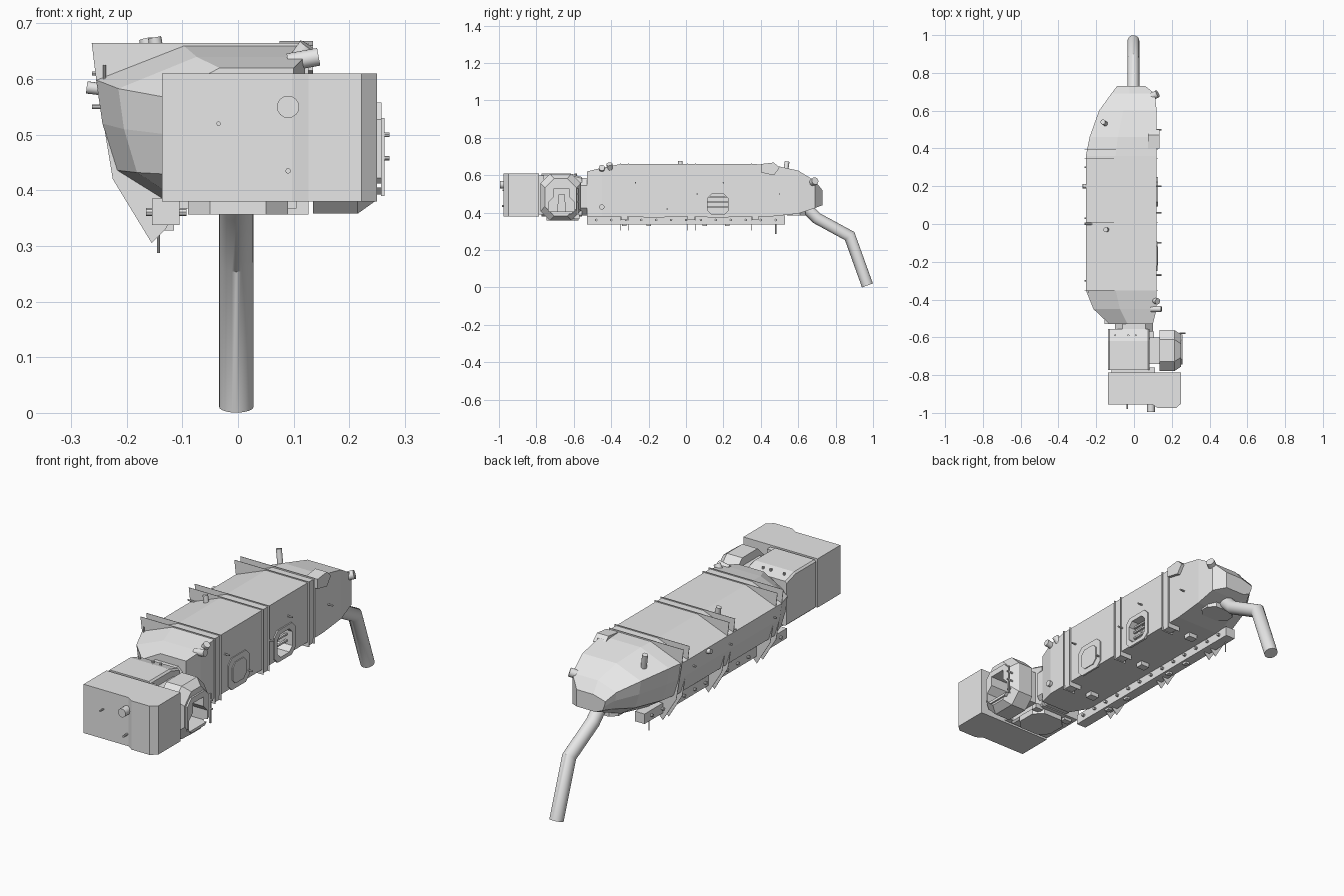
import bpy
import bmesh
import math
from mathutils import Vector

cube = bpy.data.objects.get("Cube")
if cube:
    bpy.data.objects.remove(cube, do_unlink=True)

grey = bpy.data.materials.new("light grey")
grey.use_nodes = True
grey.diffuse_color = (0.8, 0.8, 0.8, 1)
grey.node_tree.nodes["Principled BSDF"].inputs["Base Color"].default_value = (0.8, 0.8, 0.8, 1)


def finish(name, bm):
    bmesh.ops.recalc_face_normals(bm, faces=bm.faces[:])
    mesh = bpy.data.meshes.new(name)
    bm.to_mesh(mesh)
    bm.free()
    mesh.materials.append(grey)
    obj = bpy.data.objects.new(name, mesh)
    bpy.context.collection.objects.link(obj)
    return obj


def loft(name, rings):
    """Skin closed rings of equal length and cap both ends."""
    bm = bmesh.new()
    rows = [[bm.verts.new(p) for p in ring] for ring in rings]
    for low, high in zip(rows, rows[1:]):
        for i in range(len(low)):
            j = (i + 1) % len(low)
            bm.faces.new((low[i], low[j], high[j], high[i]))
    bm.faces.new(rows[0][::-1])
    bm.faces.new(rows[-1])
    return finish(name, bm)


def place(axis, d, p):
    u, v = p
    return {"x": (d, u, v), "y": (u, d, v), "z": (u, v, d)}[axis]


def prism(name, axis, pts, start, end):
    return loft(name, [[place(axis, d, p) for p in pts] for d in (start, end)])


def box(name, x, y, z):
    return prism(name, "z", [(x[0], y[0]), (x[1], y[0]), (x[1], y[1]), (x[0], y[1])], *z)


def clipped(u, v, w, h, c):
    """Rectangle outline with clipped corners."""
    w, h = w / 2, h / 2
    return [(u - w + c, v - h), (u + w - c, v - h), (u + w, v - h + c), (u + w, v + h - c),
            (u + w - c, v + h), (u - w + c, v + h), (u - w, v + h - c), (u - w, v - h + c)]


def tube(name, path, radius, sides=16):
    """Round tube along a path, with mitred bends."""
    pts = [Vector(p) for p in path]
    rings = []
    for i, p in enumerate(pts):
        before = (p - pts[i - 1]).normalized() if i else (pts[1] - p).normalized()
        after = (pts[i + 1] - p).normalized() if i + 1 < len(pts) else before
        along = (before + after).normalized()
        side = Vector((1, 0, 0)) if abs(along.x) < 0.9 else Vector((0, 1, 0))
        side = (side - along * side.dot(along)).normalized()
        up = along.cross(side) / along.dot(before)
        turns = [math.tau * k / sides for k in range(sides)]
        rings.append([p + (side * math.cos(a) + up * math.sin(a)) * radius for a in turns])
    obj = loft(name, rings)
    bpy.ops.object.select_all(action="DESELECT")
    obj.select_set(True)
    bpy.context.view_layer.objects.active = obj
    bpy.ops.object.shade_smooth_by_angle(angle=math.radians(40))
    return obj


def cut(cutter, *targets):
    for target in targets:
        mod = target.modifiers.new("opening", "BOOLEAN")
        mod.operation = "DIFFERENCE"
        mod.object = cutter
        bpy.context.view_layer.objects.active = target
        bpy.ops.object.modifier_apply(modifier=mod.name)
    bpy.data.objects.remove(cutter, do_unlink=True)


# Main hull: flat wall on one side, faceted on the other, tapered ends
section = [(0, 0), (0, 1), (0.58, 1), (1, 0.78), (0.97, 0.5), (0.9, 0.2), (0.66, 0)]
stations = [(-0.53, 0.10, -0.13, 0.38, 0.62), (-0.45, 0.12, -0.215, 0.38, 0.64),
            (-0.35, 0.12, -0.255, 0.38, 0.66), (0.36, 0.12, -0.255, 0.38, 0.66),
            (0.46, 0.12, -0.235, 0.38, 0.655), (0.6, 0.12, -0.185, 0.395, 0.625),
            (0.69, 0.11, -0.12, 0.425, 0.57), (0.73, 0.06, -0.09, 0.44, 0.52)]
hull = loft("hull", [[(r + (l - r) * u, y, b + (t - b) * v) for u, v in section]
                     for y, r, l, b, t in stations])

# Thin rib plates in pairs, with fins above and spikes below
rib = [(-0.263, 0.665), (0.127, 0.665), (0.127, 0.357), (0.06, 0.357), (0.06, 0.38),
       (-0.105, 0.38), (-0.13, 0.33), (-0.155, 0.305), (-0.225, 0.42), (-0.255, 0.6)]
for y in (-0.33, 0.03, 0.37):
    for side in (-0.022, 0.022):
        prism("rib", "y", rib, y + side, y + side + 0.002)
    for x in (-0.05, 0.075):
        box("rib_foot", (x, x + 0.045), (y - 0.018, y + 0.018), (0.36, 0.385))
for y in (-0.33, -0.2, 0.1, 0.22):
    box("keel_tab", (-0.135, -0.115), (y - 0.012, y + 0.012), (0.328, 0.345))

# Keel strip with a row of studs
box("keel_strip", (-0.155, -0.105), (-0.53, 0.53), (0.338, 0.385))
for i in range(13):
    y = -0.48 + i * 0.08
    tube("keel_stud", [(-0.165, y, 0.361), (-0.093, y, 0.361)], 0.007, 8)

# Side hatches: one closed, one open with bars inside
closed = prism("closed_hatch", "x", clipped(-0.17, 0.447, 0.155, 0.15, 0.025), 0.115, 0.124)
prism("hatch_panel", "x", clipped(-0.17, 0.447, 0.1, 0.1, 0.02), 0.12, 0.128)
frame = prism("open_hatch_frame", "x", clipped(0.17, 0.447, 0.155, 0.15, 0.025), 0.115, 0.126)
cut(prism("hatch_cutter", "x", clipped(0.17, 0.445, 0.11, 0.11, 0.022), 0.05, 0.2), hull, frame)
for z in (0.425, 0.455, 0.48):
    box("hatch_bar", (0.09, 0.1), (0.115, 0.225), (z, z + 0.008))

# Front block, with a stepped and bevelled corner
plan = [(-0.137, -0.955), (0.097, -0.955), (0.127, -0.975), (0.222, -0.975),
        (0.25, -0.95), (0.25, -0.785), (-0.137, -0.785)]
prism("front_block", "z", plan, 0.38, 0.61)
tube("front_stub", [(0.09, -0.94, 0.55), (0.09, -0.995, 0.55)], 0.02)
tube("front_peg", [(0.09, -0.95, 0.435), (0.09, -0.985, 0.435)], 0.005, 8)
tube("front_pin", [(-0.035, -0.95, 0.52), (-0.035, -0.98, 0.52)], 0.004, 8)
box("block_joint", (-0.12, 0.11), (-0.79, -0.76), (0.39, 0.6))

# Middle block and the neck into the hull
prism("middle_block", "y", clipped(-0.027, 0.495, 0.22, 0.23, 0.008), -0.772, -0.62)
loft("middle_block_slope", [[(x, y, z) for x, z in clipped(-0.027, 0.38 + h / 2, 0.22, h, 0.008)]
                            for y, h in ((-0.62, 0.23), (-0.555, 0.21))])
prism("neck", "y", clipped(0, 0.485, 0.2, 0.2, 0.04), -0.57, -0.51)
prism("belly_plate", "z", clipped(0, -0.66, 0.18, 0.17, 0.04), 0.357, 0.385)
for x in (-0.085, 0.085):
    box("belly_lug", (x - 0.02, x + 0.02), (-0.6, -0.57), (0.367, 0.39))
for x in (-0.1, -0.03, 0.01):
    tube("roof_bolt", [(x, -0.59, 0.58), (x, -0.59, 0.61)], 0.006, 8)

# Side pod with a tapered outer face and a deep opening
pod_rings = [(0.135, 0.215, 0.25), (0.215, 0.215, 0.25), (0.25, 0.17, 0.2)]
pod = loft("side_pod", [[(x, y, z) for y, z in clipped(-0.67, 0.483, w, h, 0.05)]
                        for x, w, h in pod_rings])
rim = prism("pod_rim", "x", clipped(-0.665, 0.475, 0.16, 0.165, 0.03), 0.24, 0.258)
opening = [(-0.735, 0.405), (-0.595, 0.405), (-0.595, 0.455), (-0.625, 0.485), (-0.625, 0.53),
           (-0.705, 0.53), (-0.705, 0.485), (-0.735, 0.455)]
cut(prism("pod_cutter", "x", opening, 0.16, 0.3), pod, rim)
box("pod_mount", (0.07, 0.14), (-0.74, -0.6), (0.41, 0.57))
prism("pod_brace", "x", [(-0.69, 0.405), (-0.64, 0.405), (-0.65, 0.5), (-0.68, 0.5)], 0.16, 0.185)
box("pod_handle", (0.257, 0.263), (-0.582, -0.574), (0.39, 0.53))
for z in (0.458, 0.5):
    tube("pod_pin", [(0.24, -0.578, z), (0.272, -0.578, z)], 0.004, 8)

# Bent tail pipe
tube("tail_pipe", [(0, 0.61, 0.46), (0, 0.7, 0.37), (0, 0.875, 0.275), (0, 0.97, 0.011)][:3]
     and [(-0.003, 0.61, 0.46), (-0.003, 0.7, 0.37), (-0.003, 0.875, 0.275), (-0.003, 0.97, 0.011)],
     0.031, 24)
prism("tail_pipe_collar", "z", clipped(0, 0.59, 0.15, 0.1, 0.03), 0.385, 0.42)

# Vents, cowls and stubs on the hull
tube("front_vent", [(0.09, -0.4, 0.61), (0.125, -0.41, 0.66)], 0.016)
tube("front_side_vent", [(0.09, -0.45, 0.63), (0.145, -0.45, 0.64)], 0.016)
tube("side_stub", [(0.1, -0.45, 0.43), (0.135, -0.45, 0.43)], 0.014)
tube("rear_vent", [(0.07, 0.66, 0.55), (0.125, 0.69, 0.57)], 0.02)
tube("roof_stub", [(-0.14, -0.03, 0.62), (-0.15, -0.03, 0.675)], 0.012)
tube("rear_roof_stub", [(-0.15, 0.53, 0.6), (-0.165, 0.54, 0.672)], 0.013)
tube("far_side_stub", [(-0.23, 0.2, 0.58), (-0.272, 0.2, 0.585)], 0.011)
cowl = prism("rear_cowl", "x", [(0.4, 0.615), (0.47, 0.6), (0.5, 0.64), (0.47, 0.668), (0.4, 0.66)],
             0.075, 0.135)
cut(box("cowl_cutter", (0.09, 0.12), (0.42, 0.54), (0.62, 0.654)), cowl)

# Small pegs and rods along both sides
for y, z in ((0.2, 0.56), (0.06, 0.5), (-0.1, 0.42), (-0.27, 0.56), (0.5, 0.5)):
    tube("wall_peg", [(0.11, y, z), (0.145, y, z)], 0.004, 8)
for y, z in ((0, 0.61), (0.03, 0.55), (-0.3, 0.55), (0.3, 0.55)):
    tube("far_side_peg", [(-0.2, y, z), (-0.262, y, z)], 0.004, 8)
tube("hanging_rod", [(-0.143, 0.48, 0.35), (-0.143, 0.48, 0.287)], 0.003, 8)
tube("front_rod", [(-0.24, -0.36, 0.58), (-0.24, -0.36, 0.625)], 0.003, 8)
